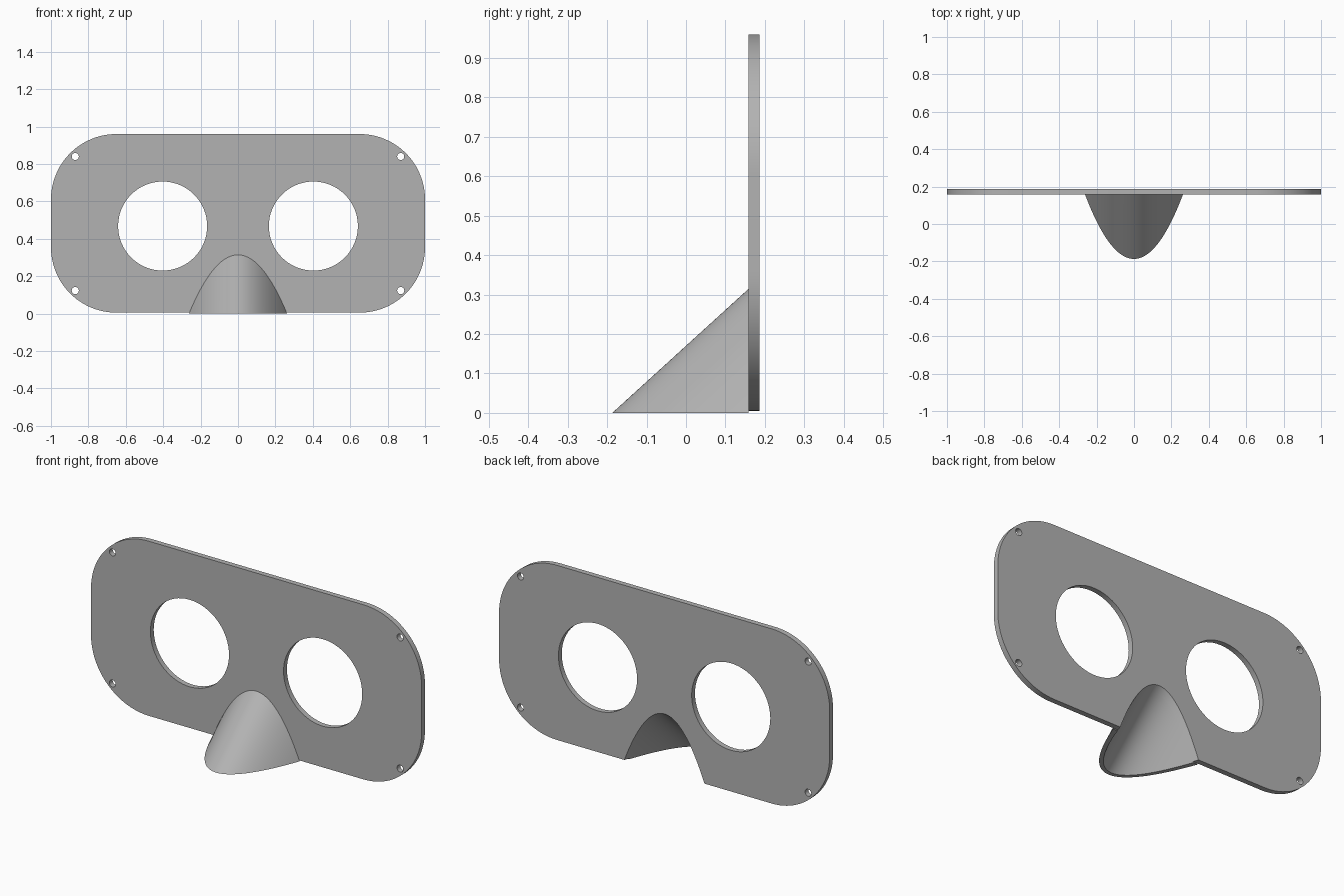
import bpy, bmesh, math
from mathutils import Vector

if "Cube" in bpy.data.objects:
    bpy.data.objects.remove(bpy.data.objects["Cube"], do_unlink=True)

FRONT, BACK = 0.158, 0.187      # plate faces
BOTTOM, TOP = 0.005, 0.96
CORNER = 0.35
SLOPE = 0.91                    # rise of the nose ridge
STEPS = 48

grey = bpy.data.materials.new("plain grey")
grey.use_nodes = True
COLOUR = (0.45, 0.45, 0.45, 1)
grey.diffuse_color = COLOUR
grey.node_tree.nodes["Principled BSDF"].inputs["Base Color"].default_value = COLOUR


def make_object(name, bm):
    bmesh.ops.remove_doubles(bm, verts=bm.verts, dist=1e-5)
    bmesh.ops.recalc_face_normals(bm, faces=bm.faces)
    mesh = bpy.data.meshes.new(name)
    bm.to_mesh(mesh)
    bm.free()
    mesh.materials.append(grey)
    obj = bpy.data.objects.new(name, mesh)
    bpy.context.collection.objects.link(obj)
    return obj


def prism(name, outline, start, sweep):
    """Extrude an (x, z) outline lying at y = start."""
    bm = bmesh.new()
    face = bm.faces.new([bm.verts.new((x, start, z)) for x, z in outline])
    grown = bmesh.ops.extrude_face_region(bm, geom=[face], use_keep_orig=True)
    moved = [v for v in grown["geom"] if isinstance(v, bmesh.types.BMVert)]
    bmesh.ops.translate(bm, verts=moved, vec=sweep)
    return make_object(name, bm)


def arc(cx, cz, radius, begin, end, count):
    angles = [begin + (end - begin) * i / count for i in range(count + 1)]
    return [(cx + radius * math.cos(a), cz + radius * math.sin(a)) for a in angles]


def cut(target, cutter):
    cutter.hide_render = True
    mod = target.modifiers.new("cut", "BOOLEAN")
    mod.operation = "DIFFERENCE"
    mod.solver = "EXACT"
    mod.object = cutter
    bpy.context.view_layer.objects.active = target
    bpy.ops.object.modifier_apply(modifier=mod.name)
    bpy.data.objects.remove(cutter, do_unlink=True)


def smooth(obj):
    bpy.ops.object.select_all(action="DESELECT")
    obj.select_set(True)
    bpy.context.view_layer.objects.active = obj
    bpy.ops.object.shade_smooth_by_angle(angle=math.radians(30))


# Plate with rounded corners
outline = []
corners = [(1, TOP - CORNER), (-1, TOP - CORNER),
           (-1, BOTTOM + CORNER), (1, BOTTOM + CORNER)]
for i, (side, z) in enumerate(corners):
    begin = i * math.pi / 2
    outline += arc(side * (1 - CORNER), z, CORNER, begin, begin + math.pi / 2, 24)
plate = prism("face_plate", outline, FRONT, Vector((0, BACK - FRONT, 0)))

# Eye openings and strap holes
holes = [(0.403, 0.468, 0.238, 64), (0.87, 0.84, 0.019, 24), (0.87, 0.123, 0.019, 24)]
for side in (-1, 1):
    for x, z, radius, count in holes:
        ring = arc(side * x, z, radius, 0, math.tau, count)[:-1]
        cut(plate, prism("hole_cutter", ring, FRONT - 0.1, Vector((0, 0.3, 0))))


# Nose: parabolic arch swept along the ridge slope
def arch(half_width, tip, end):
    """Floor curve (x, y) of the arch, from one end to the other."""
    xs = [half_width * (2 * i / STEPS - 1) for i in range(STEPS + 1)]
    return [(x, tip + (end - tip) * (x / half_width) ** 2) for x in xs]


def rise(points, y):
    """Section of the sloping surface at depth y."""
    return [(x, y, SLOPE * (y - floor)) for x, floor in points]


# Opening through the plate behind the nose
inner_tip = -0.166
reach = 0.25
wide = 0.244 * math.sqrt((reach - inner_tip) / (BACK - inner_tip))
section = [(x, z) for x, y, z in rise(arch(wide, inner_tip, reach), reach)]
section += [(wide, -0.1), (-wide, -0.1)]
depth = reach - FRONT + 0.05
cut(plate, prism("nose_cutter", section, reach, Vector((0, -depth, -depth * SLOPE))))
smooth(plate)

# Hollow nose shell
outer = arch(0.262, -0.187, FRONT)
narrow = 0.244 * math.sqrt((FRONT - inner_tip) / (BACK - inner_tip))
inner = arch(narrow, inner_tip, FRONT)
loops = [[(x, y, 0) for x, y in outer], rise(outer, FRONT),
         rise(inner, FRONT), [(x, y, 0) for x, y in inner]]
bm = bmesh.new()
rows = [[bm.verts.new(p) for p in loop] for loop in loops]
for a, b in zip(rows, rows[1:] + rows[:1]):
    for i in range(STEPS):
        bm.faces.new((a[i], a[i + 1], b[i + 1], b[i]))
smooth(make_object("nose", bm))
